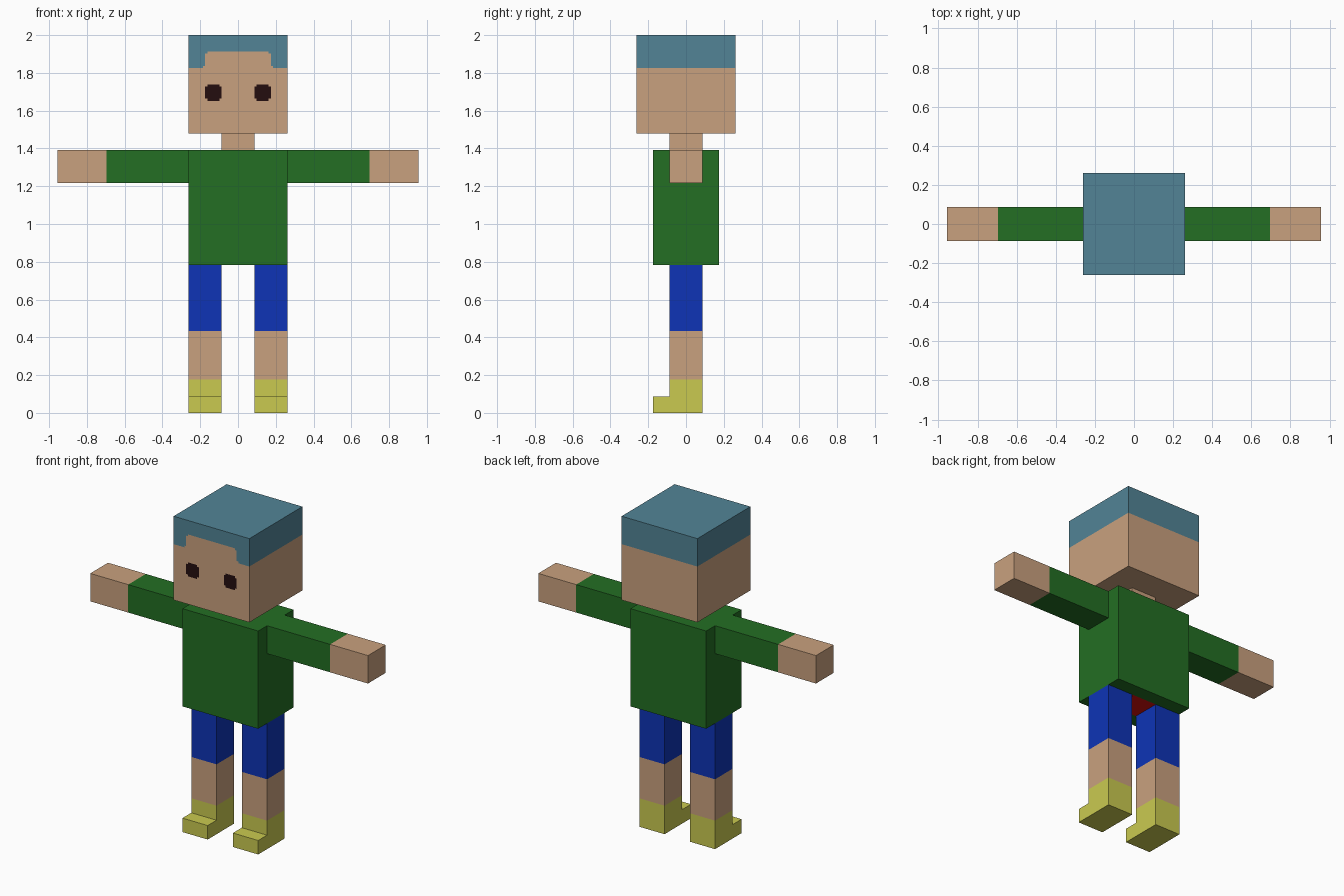
import bpy, bmesh
from mathutils import Vector

if "Cube" in bpy.data.objects:
    bpy.data.objects.remove(bpy.data.objects["Cube"])

U = 2 / 23  # one block; the figure is 23 blocks tall


def material(name, rgb):
    m = bpy.data.materials.new(name)
    lin = [((v / 255 + 0.055) / 1.055) ** 2.4 for v in rgb]
    m.diffuse_color = (*lin, 1)
    m.use_nodes = True
    m.node_tree.nodes["Principled BSDF"].inputs["Base Color"].default_value = m.diffuse_color
    return m


SKIN = material("skin", (201, 161, 126))
HAIR = material("hair_blue", (82, 132, 150))
EYE = material("eye_dark", (36, 13, 15))
SHIRT = material("shirt_green", (35, 110, 35))
PANTS = material("trouser_blue", (14, 52, 182))
SHOE = material("shoe_yellow", (202, 202, 80))
RED = material("seat_red", (215, 15, 12))


def box(name, lo, hi, rule, cuts=()):
    """Box in block units. cuts: (facing, axis, values) slice faces whose normal
    matches facing (None = all). rule(centre, normal) gives a material, or None
    to leave the face open where another part joins."""
    bm = bmesh.new()
    bmesh.ops.create_cube(bm, size=1)
    for v in bm.verts:
        v.co = Vector([l + (c + 0.5) * (h - l) for l, h, c in zip(lo, hi, v.co)])
    for facing, axis, values in cuts:
        for value in values:
            bm.normal_update()
            faces = [f for f in bm.faces
                     if facing is None or f.normal.dot(Vector(facing)) > 0.9]
            geom = set(faces)
            for f in faces:
                geom.update(f.edges)
                geom.update(f.verts)
            no = Vector((0, 0, 0))
            no[axis] = 1
            bmesh.ops.bisect_plane(bm, geom=list(geom), dist=1e-5,
                                   plane_co=no * value, plane_no=no)
    bm.normal_update()
    mats, gone = [], []
    for f in bm.faces:
        m = rule(f.calc_center_median(), f.normal)
        if m is None:
            gone.append(f)
            continue
        if m not in mats:
            mats.append(m)
        f.material_index = mats.index(m)
    bmesh.ops.delete(bm, geom=gone, context='FACES')
    bmesh.ops.scale(bm, vec=(U, U, U), verts=bm.verts)
    me = bpy.data.meshes.new(name)
    bm.to_mesh(me)
    bm.free()
    for m in mats:
        me.materials.append(m)
    ob = bpy.data.objects.new(name, me)
    bpy.context.collection.objects.link(ob)
    return ob


FRONT, DOWN, UP = (0, -1, 0), (0, 0, -1), (0, 0, 1)
C = 0.13  # chipped corner size of eyes and fringe


def head_rule(c, n):
    x, z = abs(c.x), c.z
    if n.z < -0.9:  # neck opening
        return None if x < 1 and abs(c.y) < 1 else SKIN
    if n.y > -0.9:
        return HAIR if z > 21 else SKIN
    # eyes with chipped corners
    ex, ez = abs(x - 1.5), abs(z - 19.5)
    if ex < 0.5 and ez < 0.5 and not (ex > 0.5 - C and ez > 0.5 - C):
        return EYE
    # fringe with a notch over the forehead
    if z < 21:
        return SKIN
    if z < 21 + C:
        return HAIR if x > 2 + C else SKIN
    if z < 22 - C:
        return HAIR if x > 2 else SKIN
    if z < 22:
        return HAIR if x > 2 - C else SKIN
    return HAIR


xs = [1, 1 + C, 2 - C, 2, 2 + C]
zs = [19, 19 + C, 20 - C, 20, 21 + C, 22 - C, 22]
box("head", (-3, -3, 17), (3, 3, 23), head_rule, [
    (None, 2, [21]),
    (FRONT, 2, zs), (FRONT, 0, [-x for x in xs] + xs),
    (DOWN, 0, [-1, 1]), (DOWN, 1, [-1, 1])])

box("neck", (-1, -1, 16), (1, 1, 17), lambda c, n: None if abs(n.z) > 0.9 else SKIN)


# Shirt body, open at neck, arms and legs, red patch between the legs
def torso_rule(c, n):
    inner = abs(c.y) < 1
    if n.z > 0.9:
        return None if inner and abs(c.x) < 1 else SHIRT
    if n.z < -0.9 and inner:
        return RED if abs(c.x) < 1 else None
    if abs(n.x) > 0.9 and inner and c.z > 14:
        return None
    return SHIRT


box("torso", (-3, -2, 9), (3, 2, 16), torso_rule, [
    (UP, 0, [-1, 1]), (UP, 1, [-1, 1]),
    (DOWN, 0, [-1, 1]), (DOWN, 1, [-1, 1]),
    ((1, 0, 0), 1, [-1, 1]), ((1, 0, 0), 2, [14]),
    ((-1, 0, 0), 1, [-1, 1]), ((-1, 0, 0), 2, [14])])

# Limbs on both sides
for side, s in (("left", 1), ("right", -1)):
    def limb(name, x0, x1, y0, y1, z0, z1, rule, cuts=()):
        a, b = sorted((s * x0, s * x1))
        box(f"{name}_{side}", (a, y0, z0), (b, y1, z1), rule, cuts)

    def tube(mat):
        return lambda c, n: None if abs(n.z) > 0.9 else mat

    limb("sleeve", 3, 8, -1, 1, 14, 16,
         lambda c, n: None if abs(n.x) > 0.9 else SHIRT)
    limb("hand", 8, 11, -1, 1, 14, 16,
         lambda c, n: None if n.x * s < -0.9 else SKIN)
    limb("trouser_leg", 1, 3, -1, 1, 5, 9, tube(PANTS))
    limb("shin", 1, 3, -1, 1, 2.04, 5, tube(SKIN))
    limb("shoe_ankle", 1, 3, -1, 1, 0, 2.04,
         lambda c, n: None if n.z > 0.9 or (n.y < -0.9 and c.z < 1) else SHOE,
         [(FRONT, 2, [1])])
    limb("shoe_toe", 1, 3, -2, -1, 0, 1,
         lambda c, n: None if n.y > 0.9 else SHOE)
